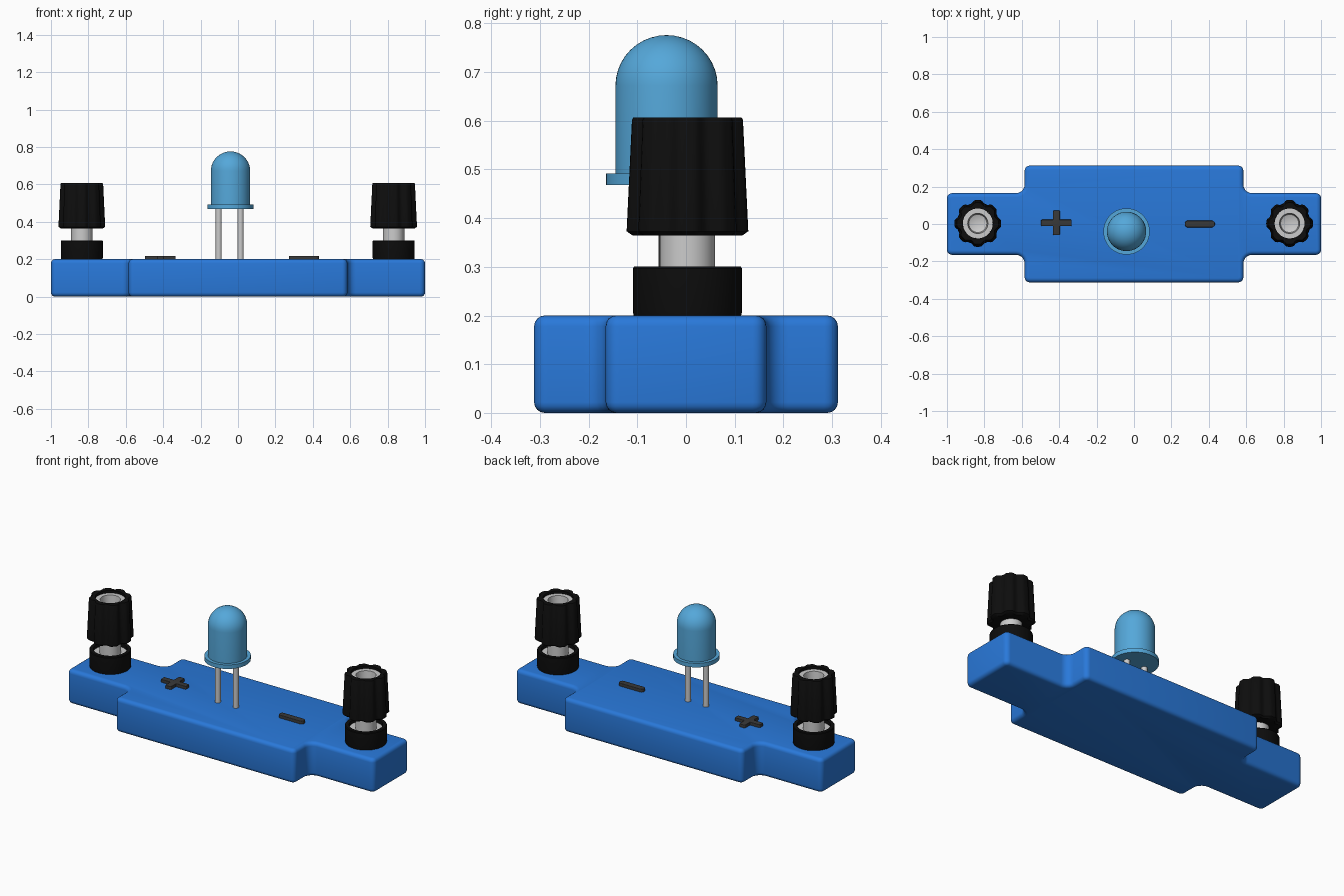
import bpy, bmesh, math

if "Cube" in bpy.data.objects:
    bpy.data.objects.remove(bpy.data.objects["Cube"])


def material(name, rgb):
    m = bpy.data.materials.new(name)
    m.diffuse_color = (*rgb, 1)
    m.use_nodes = True
    m.node_tree.nodes["Principled BSDF"].inputs["Base Color"].default_value = m.diffuse_color
    return m


BLUE = material("base_blue", (0.022, 0.19, 0.70))
LIGHT_BLUE = material("lamp_blue", (0.09, 0.39, 0.70))
BLACK = material("black_plastic", (0.004, 0.004, 0.004))
DARK = material("dark_grey", (0.04, 0.04, 0.04))


def finish(bm, name, mat=None, angle=35):
    bmesh.ops.remove_doubles(bm, verts=bm.verts, dist=1e-5)
    bmesh.ops.recalc_face_normals(bm, faces=bm.faces)
    me = bpy.data.meshes.new(name)
    bm.to_mesh(me)
    bm.free()
    me.shade_smooth()
    me.set_sharp_from_angle(angle=math.radians(angle))
    if mat:
        me.materials.append(mat)
    ob = bpy.data.objects.new(name, me)
    bpy.context.collection.objects.link(ob)
    return ob


def lathe(name, profile, loc, mat=None, n=48, closed=False, flute=None):
    """Spin (radius, z) points; flute(angle) scales radii above 0.1."""
    bm = bmesh.new()
    rings = []
    for r, z in profile:
        ring = []
        for i in range(n):
            a = 2 * math.pi * i / n
            k = flute(a) if flute and r > 0.1 else 1
            ring.append(bm.verts.new((r * k * math.cos(a), r * k * math.sin(a), z)))
        rings.append(ring)
    pairs = list(zip(rings, rings[1:]))
    if closed:
        pairs.append((rings[-1], rings[0]))
    for a, b in pairs:
        for i in range(n):
            j = (i + 1) % n
            bm.faces.new((a[i], a[j], b[j], b[i]))
    ob = finish(bm, name, mat)
    ob.location = (*loc, 0)
    return ob


def slab(name, outline, z0, z1, mat, corner_radius, edge, loc=(0, 0), segs=5):
    """Extruded outline with rounded corners and softened rims."""
    bm = bmesh.new()
    face = bm.faces.new([bm.verts.new((x, y, z0)) for x, y in outline])
    ext = bmesh.ops.extrude_face_region(bm, geom=[face])
    for v in ext["geom"]:
        if isinstance(v, bmesh.types.BMVert):
            v.co.z = z1
    bmesh.ops.recalc_face_normals(bm, faces=bm.faces)
    upright = [e for e in bm.edges if abs(e.verts[0].co.z - e.verts[1].co.z) > 1e-4]
    convex = [e for e in upright if e.is_convex]
    concave = [e for e in upright if not e.is_convex]
    for edges, radius in ((convex, corner_radius[0]), (concave, corner_radius[1])):
        if edges and radius:
            bmesh.ops.bevel(bm, geom=edges, offset=radius, segments=segs,
                            profile=0.5, affect='EDGES')
    rims = [e for e in bm.edges if abs(e.verts[0].co.z - e.verts[1].co.z) < 1e-4]
    bmesh.ops.bevel(bm, geom=rims, offset=edge, segments=4, profile=0.5, affect='EDGES')
    ob = finish(bm, name, mat)
    ob.location = (*loc, 0)
    return ob


def cross(ax, ay, bx, by):
    """Plus-shaped outline: a = long box half sizes, b = wide box half sizes."""
    q = [(ax, ay), (bx, ay), (bx, by)]
    return (q + [(-x, y) for x, y in reversed(q)]
            + [(-x, -y) for x, y in q] + [(x, -y) for x, y in reversed(q)])


# base block with narrow end tabs
slab("base", cross(1.0, 0.165, 0.585, 0.312), 0, 0.2, BLUE, (0.028, 0.045), 0.022)

# polarity marks
slab("plus_mark", cross(0.082, 0.017, 0.019, 0.066), 0.19, 0.218, DARK,
     (0.006, 0), 0.003, (-0.415, 0.006))
slab("minus_mark", [(-.08, -.018), (.08, -.018), (.08, .018), (-.08, .018)],
     0.19, 0.218, DARK, (0.015, 0), 0.003, (0.352, 0))


def flute(a):
    return 1 - 0.13 * max(0, 0.3 - math.cos(8 * a)) / 1.3


# binding posts
for side, x in (("left", -0.835), ("right", 0.832)):
    p = (x, 0.003)
    lathe(side + "_collar",
          [(0, .195), (.109, .195), (.112, .207), (.112, .297), (.109, .301),
           (.09, .301), (.09, .27), (0, .27)], p, BLACK)
    lathe(side + "_metal_post",
          [(0, .265), (.09, .265), (.09, .28), (.057, .28), (.057, .575),
           (.08, .575), (.08, .592), (.054, .592), (.048, .53), (0, .51)], p)
    lathe(side + "_knob",
          [(.054, .364), (.112, .364), (.125, .373), (.114, .602), (.111, .607),
           (.08, .607), (.08, .57), (.054, .57)],
          p, BLACK, n=96, closed=True, flute=flute)

# lamp bulb with flange and dome
R = 0.105
dome = [(R * math.cos(math.pi / 2 * i / 10), 0.672 + 0.104 * math.sin(math.pi / 2 * i / 10))
        for i in range(10)] + [(0, 0.776)]
lathe("lamp_bulb", [(0, .468), (.124, .468), (.124, .492), (R, .492)] + dome,
      (-0.04, -0.04), LIGHT_BLUE)

# lamp legs
for i, x in enumerate((-0.103, 0.014)):
    lathe(f"lamp_leg_{i + 1}", [(0, .19), (.016, .19), (.016, .475), (0, .475)],
          (x, -0.04), n=20)
